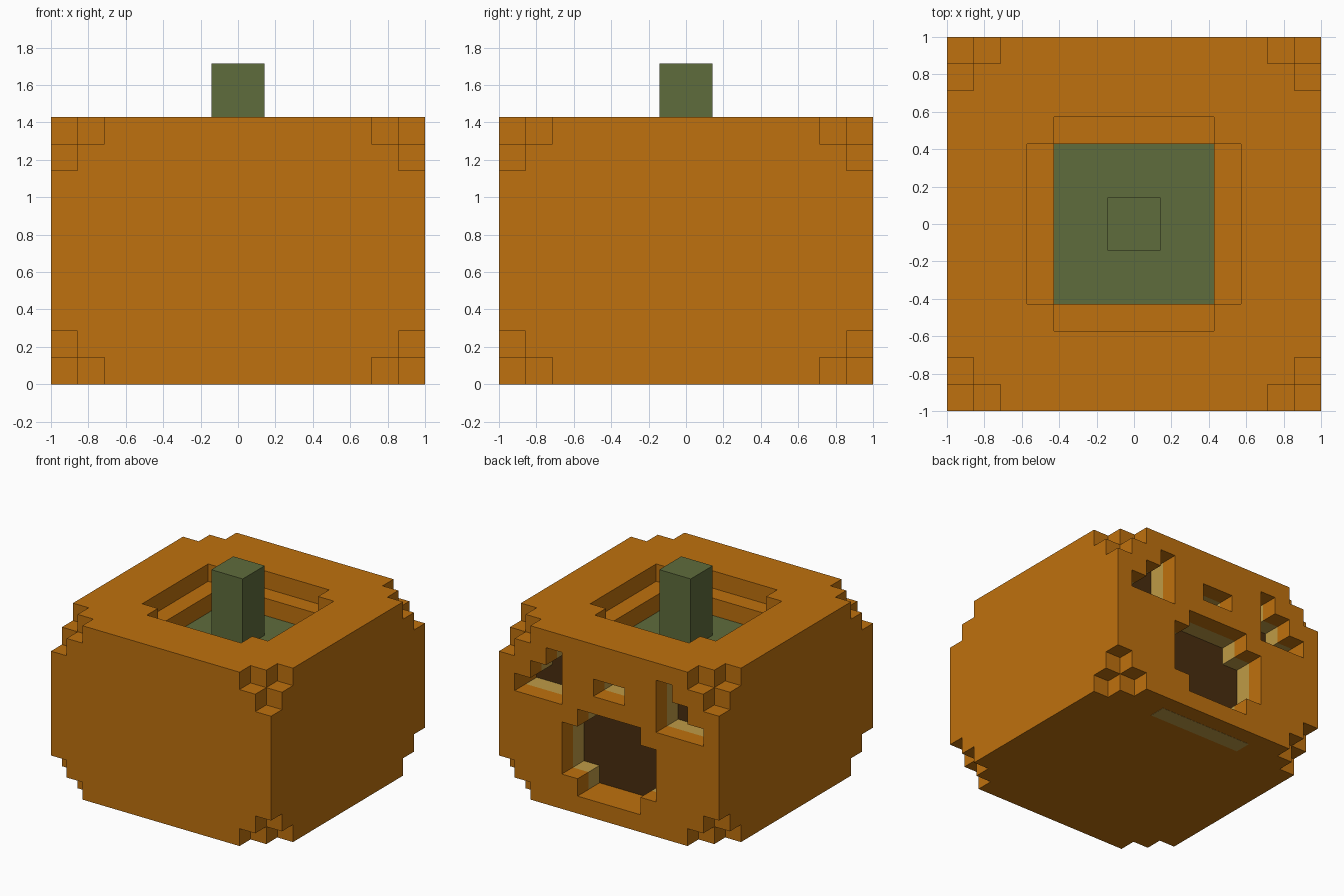
import bpy
import bmesh
from mathutils import Vector

UNIT = 1 / 7            # edge of one block
WIDE, TALL = 14, 10     # body size in blocks

cube = bpy.data.objects.get("Cube")
if cube:
    bpy.data.objects.remove(cube, do_unlink=True)


def make_material(name, rgb):
    linear = [((c / 255 + 0.055) / 1.055) ** 2.4 for c in rgb] + [1]
    mat = bpy.data.materials.new(name)
    mat.use_nodes = True
    mat.diffuse_color = linear
    bsdf = mat.node_tree.nodes["Principled BSDF"]
    bsdf.inputs["Base Color"].default_value = linear
    bsdf.inputs["Roughness"].default_value = 0.9
    return mat


rind = make_material("orange rind", (191, 113, 14))
flesh = make_material("tan flesh", (191, 155, 70))
shadow = make_material("dark hollow", (73, 46, 15))
stalk = make_material("olive green", (95, 108, 60))


def finish(name, bm, mat):
    mesh = bpy.data.meshes.new(name)
    bm.to_mesh(mesh)
    bm.free()
    mesh.materials.append(mat)
    obj = bpy.data.objects.new(name, mesh)
    bpy.context.collection.objects.link(obj)
    return obj


def box(name, low, high, mat):
    """Box between two corners given in block coordinates."""
    bm = bmesh.new()
    bmesh.ops.create_cube(bm, size=1)
    low, high = Vector(low), Vector(high)
    for v in bm.verts:
        v.co = to_world((low + high) / 2 + v.co * (high - low))
    return finish(name, bm, mat)


def to_world(p):
    return (Vector(p) - Vector((WIDE / 2, WIDE / 2, 0))) * UNIT


def blocks(name, cells, mat):
    """Skin a set of blocks with only the faces that touch empty space."""
    bm = bmesh.new()
    for cell in cells:
        for axis in range(3):
            for side in (0, 1):
                step = [0, 0, 0]
                step[axis] = 2 * side - 1
                if tuple(c + s for c, s in zip(cell, step)) in cells:
                    continue
                u, v = (axis + 1) % 3, (axis + 2) % 3
                corners = []
                for a, b in ((0, 0), (1, 0), (1, 1), (0, 1)):
                    p = list(cell)
                    p[axis] += side
                    p[u] += a
                    p[v] += b
                    corners.append(bm.verts.new(to_world(p)))
                bm.faces.new(corners if side else corners[::-1])
    bmesh.ops.remove_doubles(bm, verts=bm.verts, dist=UNIT / 100)
    return finish(name, bm, mat)


def is_carved(i, k):
    """Carved face pattern, mirrored about the middle."""
    x = i - 7 if i >= 7 else 6 - i
    mouth = (x < 3 and 2 <= k <= 4) or (x < 2 and 1 <= k <= 5)
    nose = x < 1 and k == 7
    eye = 3 <= x <= 5 and 6 <= k <= 11 - x
    return mouth or nose or eye


def is_open(i, j):
    """Top opening: a square with its corner blocks left in."""
    in_square = 3 <= i <= 10 and 3 <= j <= 10
    return in_square and not (i in (3, 10) and j in (3, 10))


def is_notched(i, j, k):
    """Corner block and its three neighbours are missing."""
    return min(i, WIDE - 1 - i) + min(j, WIDE - 1 - j) + min(k, TALL - 1 - k) <= 1


# Outer rind, one block thick
shell = set()
for i in range(WIDE):
    for j in range(WIDE):
        for k in range(TALL):
            inside = 0 < i < WIDE - 1 and 0 < j < WIDE - 1 and 0 < k < TALL - 1
            top_hole = k == TALL - 1 and is_open(i, j)
            face_hole = j == WIDE - 1 and is_carved(i, k)
            if not (inside or top_hole or face_hole or is_notched(i, j, k)):
                shell.add((i, j, k))
blocks("carved_rind", shell, rind)

# Ledge inside the top opening
blocks("opening_ledge", {(i, j, 8) for i in range(3, 11) for j in range(3, 11)
                         if i in (3, 10) or j in (3, 10)}, rind)

# Flesh lining behind the carved face, with the dark hollow behind it
blocks("flesh_lining", {(i, 12, k) for i in range(1, 13) for k in range(1, 9)
                        if not is_carved(i, k)}, flesh)
box("dark_hollow", (1, 11, 1), (13, 12, 9), shadow)

# Flesh strip under the base
box("base_strip", (4, 12, -0.01), (10, 13, 0.01), flesh)

# Sunken green lid and its stem
box("sunken_lid", (4, 4, 7), (10, 10, 8), stalk)
box("stem", (6, 6, 8), (8, 8, 12), stalk)
